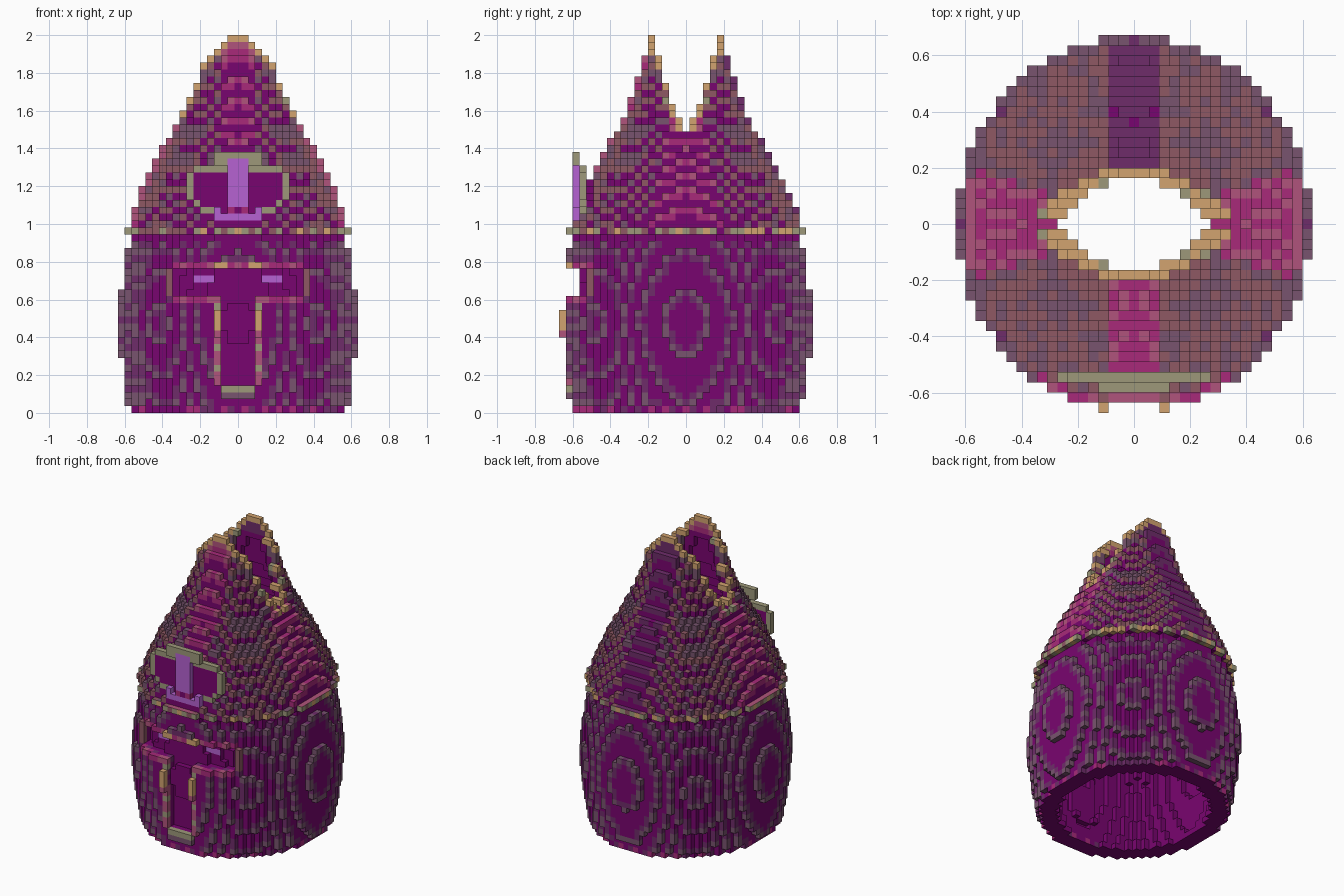
import bpy
import bmesh
from math import hypot
from mathutils import Vector

if "Cube" in bpy.data.objects:
    bpy.data.objects.remove(bpy.data.objects["Cube"], do_unlink=True)

UNIT = 2 / 55            # edge of one block
HALF, TALL = 18, 55      # block counts
RIM = 26                 # layer of the protruding rim


def srgb(*rgb):
    return [((c / 255 + 0.055) / 1.055) ** 2.4 if c > 10 else c / 255 / 12.92 for c in rgb] + [1]


COLOURS = {
    "purple": srgb(121, 5, 112),
    "plum": srgb(110, 44, 106),
    "magenta": srgb(168, 42, 122),
    "rose": srgb(176, 84, 124),
    "brown_mauve": srgb(142, 88, 100),
    "grey_mauve": srgb(120, 84, 110),
    "olive_grey": srgb(158, 153, 122),
    "tan": srgb(210, 164, 112),
    "lilac": srgb(182, 98, 210),
}
NAMES = list(COLOURS)
MATERIALS = []
for name, colour in COLOURS.items():
    mat = bpy.data.materials.new(name)
    mat.use_nodes = True
    mat.diffuse_color = colour
    mat.node_tree.nodes["Principled BSDF"].inputs["Base Color"].default_value = colour
    MATERIALS.append(mat)


def curve(points):
    """Piecewise linear profile through (height, value) points."""
    def at(z):
        for (a, u), (b, v) in zip(points, points[1:]):
            if z <= b:
                return u + (v - u) * max(0, z - a) / (b - a)
        return points[-1][1]
    return at


# Profiles of the barrel, the pointed hood, the wall and the top cleft
barrel = curve([(0, .565), (.05, .583), (.32, .621), (.48, .634),
                (.65, .62), (.86, .584), (.94, .56)])
hood = curve([(.98, .585), (1.2, .505), (1.4, .4), (1.6, .295), (1.8, .235),
              (1.87, .222), (1.9, .205), (1.95, .2), (1.985, .177)])
wall = curve([(0, .11), (1, .1), (1.5, .075), (1.8, .055), (2, .04)])
cleft = curve([(1.48, 0), (1.6, .062), (1.8, .12), (1.9, .15), (2, .165)])


def radius(k):
    z = (k + .5) * UNIT
    return barrel(z) if k < RIM else .6 if k == RIM else hood(z)


def in_slot(i, k):
    """T-shaped face recess."""
    return (abs(i) <= 2 and 4 <= k <= 20) or (abs(i) <= 9 and 17 <= k <= 20)


def by_slot(i, j, k):
    """Blocks that frame the recess."""
    return j < -10 and not in_slot(i, k) and any(
        in_slot(i + a, k + c) for a in (-1, 0, 1) for c in (-1, 0, 1))


def oval(i, k):
    return (i / 7.4) ** 2 + ((k - 32.5) / 5.3) ** 2


def in_emblem(i, k):
    """Upright bar on a short foot."""
    return (abs(i) <= 1 and 30 <= k <= 36) or (abs(i) <= 3 and k == 28) or (abs(i) == 3 and k == 29)


def in_badge(i, j, k):
    """Oval badge bowed around the front of the hood."""
    if j == -15:
        return oval(i, k) <= 1 and k <= 35
    return j == -16 and ((abs(i) <= 3 and k >= 36 and oval(i, k) <= 1) or in_emblem(i, k))


# Fill the blocks: solid holds the filled form, parts the hollow one
solid, parts = set(), {}
for k in range(TALL):
    z, r = (k + .5) * UNIT, radius(k)
    for i in range(-HALF, HALF + 1):
        for j in range(-HALF, HALF + 1):
            cell = (i, j, k)
            d = hypot(i * UNIT, j * UNIT * .945)
            if in_badge(*cell):
                solid.add(cell)
                parts[cell] = "front_badge"
                continue
            if d > r or abs(j) * UNIT < cleft(z) or (z > 1.49 and j == 0):
                continue
            recessed = j < 0 and in_slot(i, k)
            if recessed and d > r - .075:
                continue
            solid.add(cell)
            if d > r - wall(z) - .04 * recessed:
                parts[cell] = ("barrel_shell" if k < RIM else
                               "rim_band" if k == RIM else "pointed_hood")

STEPS = (-1, 0, 1)
AROUND = [(a, b, c) for a in STEPS for b in STEPS for c in STEPS]


def exposure(i, j, k):
    """Number of open places around a block; the ground counts as filled."""
    return sum(k + c >= 0 and (i + a, j + b, k + c) not in solid for a, b, c in AROUND)


def hood_colour(i, j, k, count, n):
    inward = j - 1 if j > 0 else j + 1
    if k > 40 and (i, j, k + 1) not in solid and (i, inward, k) not in solid:
        return "olive_grey" if (i + k) % 4 == 0 else "tan"
    if abs(j) < .35 * abs(i) or abs(i) <= 2:
        if j > 4 and abs(i) <= 3:
            return "purple" if count <= 9 else "plum"
        return "purple" if count <= 9 and n.z <= 0 else "magenta" if count <= 12 else "rose"
    if count <= 9 and n.z <= 0:
        return "purple"
    return "brown_mauve" if count % 2 else "grey_mauve"


def slot_frame_colour(i, k):
    if k == 3:
        return "olive_grey"
    if abs(i) == 3 and k < 17:
        return "tan" if 12 <= k <= 14 else "rose" if k % 3 else "olive_grey"
    if abs(i) == 10:
        return "brown_mauve"
    return "tan" if abs(i) in (2, 3) else "rose" if i % 4 == 0 else "magenta"


def face_colour(cell, part, count, n):
    i, j, k = cell
    if part == "front_badge":
        if j == -16 and in_emblem(i, k):
            return "lilac"
        edge = min(1, max(oval(i + a, k + c) for a, c in ((1, 0), (-1, 0), (0, 1), (0, -1))))
        return "olive_grey" if edge == 1 or k >= 35 else "purple"
    if part == "pointed_hood" or (part == "rim_band" and n.z > 0):
        return hood_colour(i, j, k, count, n)
    if part == "rim_band":
        if count < 12:
            return "purple"
        return ("olive_grey", "brown_mauve", "olive_grey", "tan")[(i + j) % 4]
    if k == 19 and 4 <= abs(i) <= 6 and j < 0 and n.y < 0:
        return "lilac"      # glowing eyes on the recessed face
    if j < 0 and in_slot(i, k):
        return "purple"
    if count >= 12 and by_slot(*cell):
        return slot_frame_colour(i, k)
    if k == 0 and n.z == 0 and hypot(i, j) > 14:
        return ("magenta", "plum", "purple")[(i + j) % 3]
    if count <= 9:
        return "purple"
    if count <= 11 or (count == 12 and k % 2):
        return "plum"
    return "grey_mauve" if count <= 14 else "brown_mauve"


SIDES = [Vector(s) for s in ((1, 0, 0), (-1, 0, 0), (0, 1, 0), (0, -1, 0), (0, 0, 1), (0, 0, -1))]


def build_part(part):
    """Skin the open sides of a part's blocks."""
    bm = bmesh.new()
    corners = {}

    def corner(p):
        key = tuple(round(c * 2) for c in p)
        if key not in corners:
            corners[key] = bm.verts.new(p * UNIT)
        return corners[key]

    for cell in [c for c, owner in parts.items() if owner == part]:
        i, j, k = cell
        count = exposure(*cell)
        for n in SIDES:
            if (i + int(n.x), j + int(n.y), k + int(n.z)) in parts:
                continue
            u = Vector((n.y, n.z, n.x)) / 2
            v = n.cross(u)
            mid = Vector((i, j, k + .5)) + n / 2
            face = bm.faces.new([corner(mid + p) for p in (u + v, v - u, -u - v, u - v)])
            face.material_index = NAMES.index(face_colour(cell, part, count, n))
    mesh = bpy.data.meshes.new(part)
    bm.to_mesh(mesh)
    bm.free()
    for mat in MATERIALS:
        mesh.materials.append(mat)
    bpy.context.collection.objects.link(bpy.data.objects.new(part, mesh))


for part in ("barrel_shell", "rim_band", "pointed_hood", "front_badge"):
    build_part(part)
